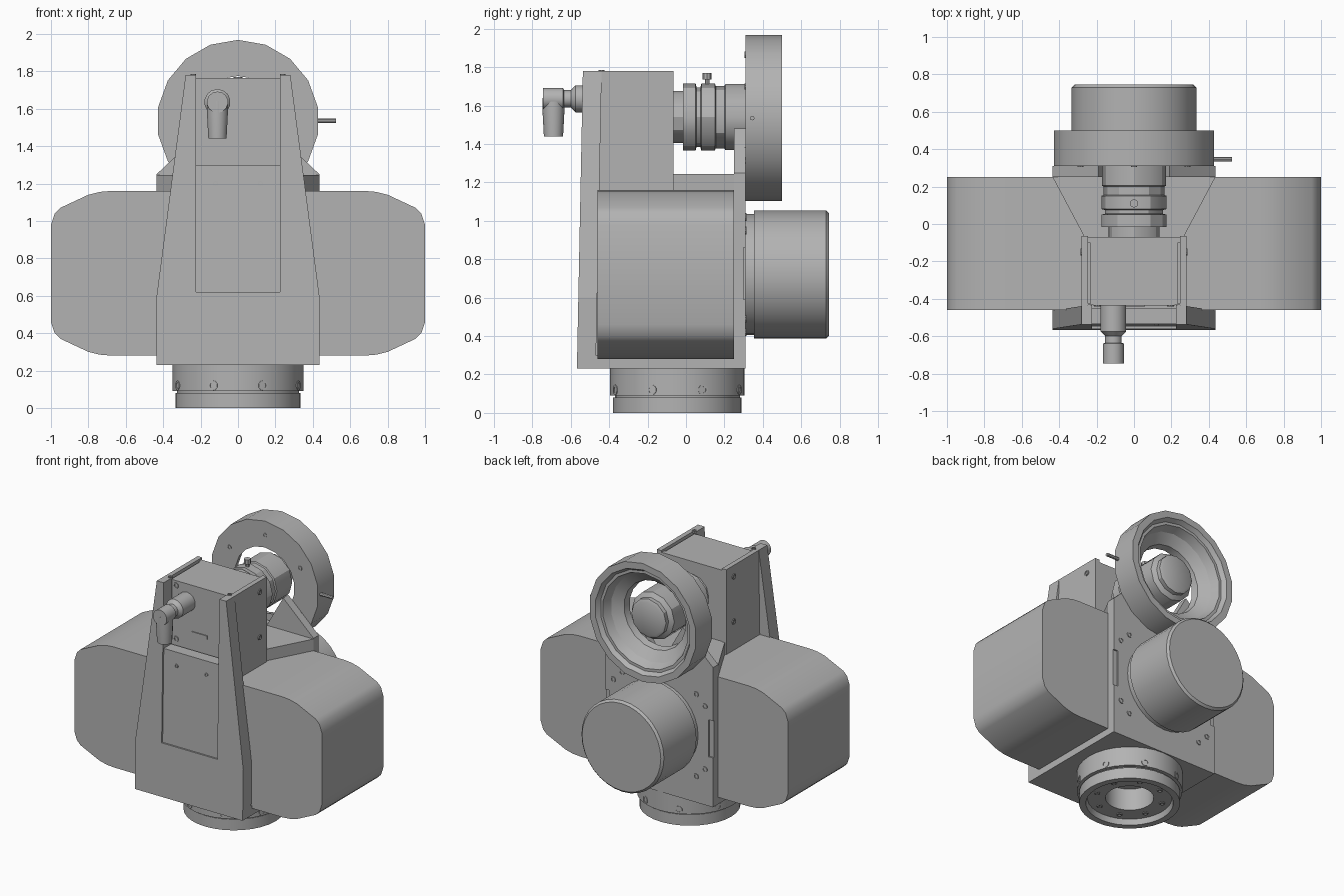
import bpy, bmesh, math
from mathutils import Vector

if "Cube" in bpy.data.objects:
    bpy.data.objects.remove(bpy.data.objects["Cube"])

grey = bpy.data.materials.new("machine_grey")
grey.use_nodes = True
grey.diffuse_color = (0.45, 0.45, 0.45, 1)
grey.node_tree.nodes["Principled BSDF"].inputs["Base Color"].default_value = grey.diffuse_color


def finish(name, bm, smooth=True):
    bmesh.ops.remove_doubles(bm, verts=bm.verts, dist=1e-5)
    bmesh.ops.recalc_face_normals(bm, faces=bm.faces)
    mesh = bpy.data.meshes.new(name)
    bm.to_mesh(mesh)
    bm.free()
    mesh.materials.append(grey)
    ob = bpy.data.objects.new(name, mesh)
    bpy.context.collection.objects.link(ob)
    if smooth:
        bpy.ops.object.select_all(action='DESELECT')
        ob.select_set(True)
        bpy.context.view_layer.objects.active = ob
        bpy.ops.object.shade_smooth_by_angle(angle=math.radians(30))
    return ob


def prism(name, outline, axis, a, b, smooth=False):
    """Extrude an outline (x,z along y, or x,y along z) from a to b."""
    bm = bmesh.new()
    place = (lambda p, t: (p[0], t, p[1])) if axis == 'y' else (lambda p, t: (p[0], p[1], t))
    face = bm.faces.new([bm.verts.new(place(p, a)) for p in outline])
    new = bmesh.ops.extrude_face_region(bm, geom=[face])
    for v in new['geom']:
        if isinstance(v, bmesh.types.BMVert):
            v.co[1 if axis == 'y' else 2] = b
    return finish(name, bm, smooth)


def box(name, x0, x1, y0, y1, z0, z1):
    return prism(name, [(x0, y0), (x1, y0), (x1, y1), (x0, y1)], 'z', z0, z1)


def lathe(name, origin, direction, profile, seg=24, ring=False):
    """Spin (radius, distance) points around a direction."""
    bm = bmesh.new()
    rot = Vector(direction).to_track_quat('Z', 'Y')
    rows = []
    for r, t in profile:
        rows.append([bm.verts.new(Vector(origin) + rot @ Vector((
            r * math.cos(a), r * math.sin(a), t)))
            for a in (math.pi / 2 + math.tau * i / seg for i in range(seg))])
    pairs = list(zip(rows, rows[1:]))
    if ring:
        pairs.append((rows[-1], rows[0]))
    for p, q in pairs:
        for i in range(seg):
            j = (i + 1) % seg
            bm.faces.new((p[i], p[j], q[j], q[i]))
    if not ring:
        for row in (rows[0], rows[-1]):
            bm.faces.new(row)
    bmesh.ops.dissolve_degenerate(bm, dist=1e-6, edges=bm.edges)
    return finish(name, bm)


def bolt(name, origin, direction, r=0.02):
    """Socket head standing slightly proud of its surface."""
    lathe(name, origin, direction, [(r, -0.01), (r, 0.006), (r * 0.6, 0.006), (r * 0.6, -0.006)], 10)


def mirrored(points):
    return points + [(-x, z) for x, z in reversed(points)]


# Central housing
box("base_slab", -0.435, 0.435, -0.565, 0.31, 0.23, 0.30)
prism("core_body", mirrored([(0.27, -0.47), (0.27, -0.06), (0.435, 0.25), (0.435, 0.3)]),
      'z', 0.25, 1.245)


# Sloping front plate, with a thin skin that leaves a shallow channel
def front_plate(name, notch, y0, y1):
    ob = prism(name, mirrored([(0.435, 0.23), (0.435, 0.6), (0.28, 1.78),
                               (0.225, 1.78), (0.225, notch)]), 'y', y0, y1)
    for v in ob.data.vertices:
        v.co.y += 0.02 * (v.co.z - 0.23)


front_plate("front_plate", 1.3, -0.556, -0.47)
front_plate("front_plate_skin", 0.62, -0.568, -0.556)

# Back plate with notched, tapered top
prism("back_plate", mirrored([(0.435, 0.23), (0.435, 0.59), (0.40, 0.59), (0.40, 0.86),
                              (0.435, 0.86), (0.435, 1.25), (0.19, 1.48), (0.06, 1.25)]),
      'y', 0.27, 0.31)
prism("back_plate_inner", mirrored([(0.435, 0.23), (0.435, 1.25), (0.19, 1.48), (0.06, 1.25)]),
      'y', 0.25, 0.27)

# Rounded side housings, their bolts and the side cheeks
profile = [(0.2, 0.28), (0.68, 0.28), (0.74, 0.285), (0.80, 0.30), (0.95, 0.37), (0.98, 0.40),
           (1.0, 0.46)]
profile += [(x, 1.44 - z) for x, z in reversed(profile)]
for side, s in (("left", 1), ("right", -1)):
    prism(side + "_side_housing", [(s * x, z) for x, z in profile], 'y', -0.46, 0.25, True)
    box(side + "_cheek", *sorted((s * 0.245, s * 0.28)), -0.53, -0.065, 1.16, 1.78)
    for z in (1.37, 1.7):
        bolt(side + "_cheek_bolt", (s * 0.28, -0.15, z), (s, 0, 0))
    for x, z in ((0.30, 1.02), (0.37, 0.95), (0.37, 0.49), (0.30, 0.42)):
        bolt(side + "_back_bolt", (s * x, 0.31, z), (0, 1, 0))
    for z in (1.34, 1.73):
        bolt(side + "_cover_bolt", (s * 0.195, -0.435, z), (0, -1, 0))
    bolt(side + "_front_bolt", (s * 0.12, -0.537, 1.2), (0, -1, 0), 0.014)
    bolt(side + "_top_bolt", (s * 0.24, -0.44, 1.78), (0, 0, 1), 0.016)

# Upper gearbox between the cheeks
box("gearbox", -0.235, 0.235, -0.43, -0.1, 1.2, 1.765)
box("gearbox_back", -0.25, 0.25, -0.1, -0.07, 1.2, 1.765)
box("gearbox_cover", -0.22, 0.22, -0.435, -0.43, 1.3, 1.765)
box("cover_label", -0.065, 0.06, -0.442, -0.435, 1.405, 1.43)

# Elbow connector
lathe("connector_socket", (-0.11, 0, 1.635), (0, -1, 0),
      [(0.07, 0.43), (0.07, 0.575), (0.045, 0.60), (0.045, 0.635), (0.057, 0.64), (0.057, 0.745)], 14)
lathe("connector_elbow", (-0.11, -0.69, 0), (0, 0, 1),
      [(0.05, 1.44), (0.057, 1.57), (0.057, 1.64)], 14)

# Mounting flange underneath
lathe("mounting_flange", (0, -0.045, 0), (0, 0, 1),
      [(0.35, 0.24), (0.35, 0.09), (0.325, 0.09), (0.325, 0.08), (0.335, 0.08), (0.335, 0),
       (0.29, 0), (0.28, 0.04), (0.16, 0.04), (0.16, 0.2)], 32)
for i in range(8):
    a = math.tau * (i + 0.5) / 8
    d = Vector((math.cos(a), math.sin(a), 0))
    centre = Vector((0, -0.045, 0))
    bolt("flange_side_bolt", centre + d * 0.346 + Vector((0, 0, 0.12)), d, 0.027)
    bolt("flange_face_bolt", centre + d * 0.225 + Vector((0, 0, 0.04)), (0, 0, -1))

# Rear motor
lathe("rear_motor", (0, 0, 0.72), (0, 1, 0),
      [(0.315, 0.3), (0.315, 0.355), (0.333, 0.355), (0.333, 0.73), (0.318, 0.745)], 32)

# Coupling shaft
lathe("coupling_shaft", (0, 0, 1.54), (0, 1, 0),
      [(0.135, -0.08), (0.135, -0.015), (0.175, -0.015), (0.175, 0.05), (0.155, 0.055),
       (0.155, 0.075), (0.175, 0.08), (0.175, 0.15), (0.163, 0.155), (0.163, 0.2),
       (0.172, 0.205), (0.172, 0.38), (0.14, 0.40), (0.14, 0.43), (0.12, 0.44)], 12)
lathe("coupling_screw", (0, 0.11, 0), (0, 0, 1),
      [(0.012, 1.68), (0.012, 1.735), (0.023, 1.735), (0.023, 1.77)], 8)

# Hollow wheel with index pin
lathe("wheel", (0, 0, 1.535), (0, 1, 0),
      [(0.24, 0.31), (0.433, 0.31), (0.433, 0.5), (0.385, 0.5), (0.365, 0.47), (0.345, 0.47),
       (0.32, 0.41), (0.25, 0.36)], 18, ring=True)
for i in range(6):
    a = math.tau * (i + 0.5) / 6
    bolt("wheel_bolt", (0.33 * math.cos(a), 0.311, 1.535 + 0.33 * math.sin(a)), (0, -1, 0), 0.016)
lathe("index_pin", (0, 0.345, 1.535), (1, 0, 0), [(0.012, 0.40), (0.012, 0.525)], 8)
